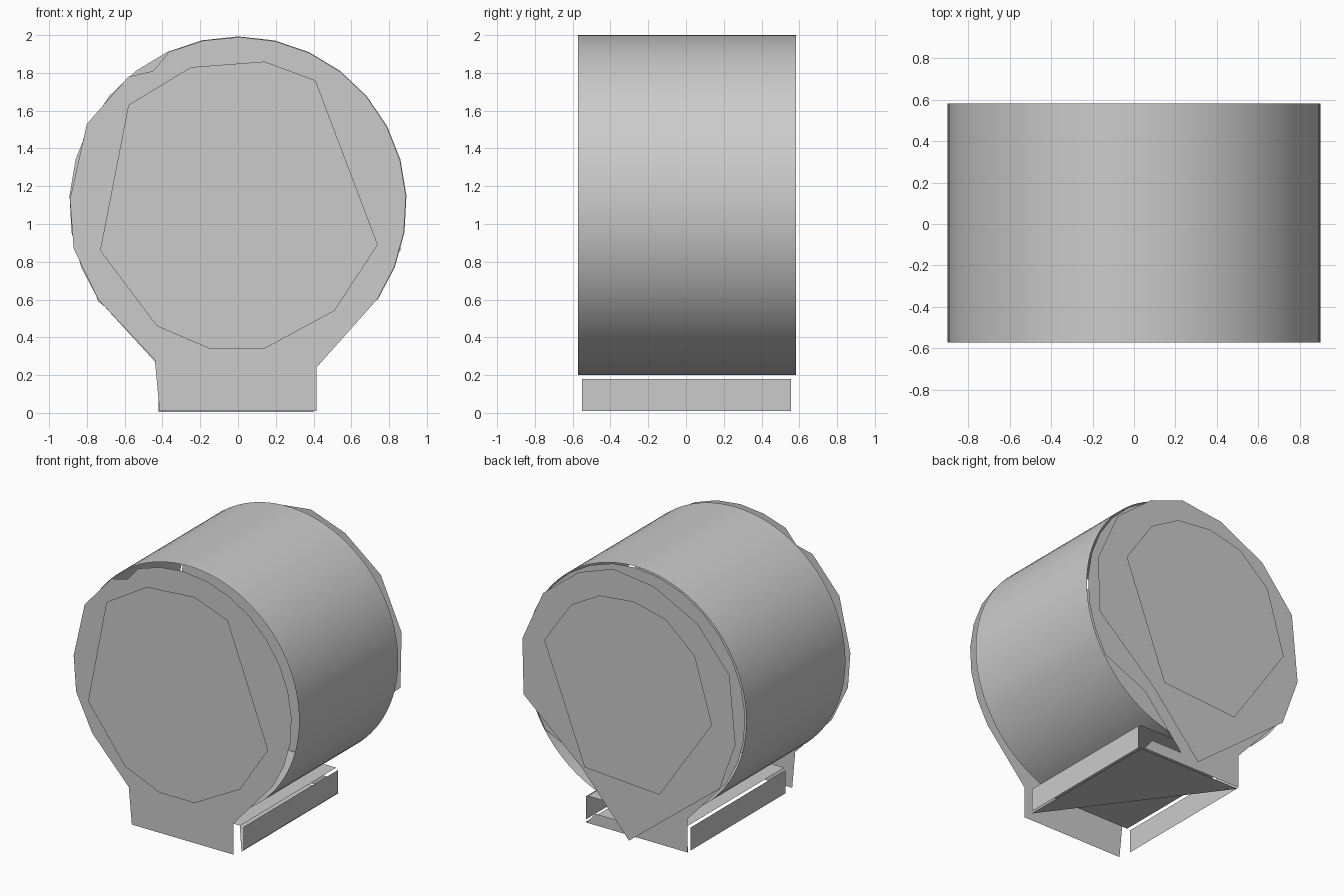
import bpy, bmesh, math

cube = bpy.data.objects.get("Cube")
if cube:
    bpy.data.objects.remove(cube)

grey = bpy.data.materials.new("light_grey")
grey.use_nodes = True
colour = (0.6, 0.6, 0.6, 1)
grey.diffuse_color = colour
grey.node_tree.nodes["Principled BSDF"].inputs["Base Color"].default_value = colour

AXIS_Z = 1.1
RADIUS = 0.9


def finish(name, bm):
    mesh = bpy.data.meshes.new(name)
    bm.to_mesh(mesh)
    bm.free()
    mesh.materials.append(grey)
    obj = bpy.data.objects.new(name, mesh)
    bpy.context.collection.objects.link(obj)
    return obj


def sheet(name, points, outward):
    """One flat sheet whose normal points along outward."""
    bm = bmesh.new()
    face = bm.faces.new([bm.verts.new(p) for p in points])
    face.normal_update()
    if sum(a * b for a, b in zip(face.normal, outward)) < 0:
        face.normal_flip()
    return finish(name, bm)


def end_sheet(name, outline, y):
    return sheet(name, [(x, y, z) for x, z in outline], (0, y, 0))


def arc(radius, start, end, count):
    """Points around the drum axis, angles in degrees."""
    angles = [math.radians(start + (end - start) * i / count) for i in range(count + 1)]
    return [(radius * math.cos(a), AXIS_Z + radius * math.sin(a)) for a in angles]


# Open drum shell
bm = bmesh.new()
rings = [[bm.verts.new((x, y, z)) for x, z in arc(RADIUS, 0, 360, 96)[:-1]]
         for y in (-0.573, 0.582)]
for i in range(96):
    j = (i + 1) % 96
    face = bm.faces.new([rings[0][i], rings[0][j], rings[1][j], rings[1][i]])
    face.smooth = True
bmesh.ops.recalc_face_normals(bm, faces=bm.faces)
finish("drum_shell", bm)

# Front plate: disc on a square foot, with a notch at its upper right
front_outline = arc(0.89, -34, 114, 12) + [
    (-0.45, 1.81), (-0.58, 1.78), (-0.8, 1.53), (-0.89, 1.13), (-0.87, 0.87),
    (-0.74, 0.6), (-0.44, 0.28), (-0.415, 0.01), (0.415, 0.01), (0.415, 0.24)]
end_sheet("front_plate", front_outline, -0.645)

# Back foot plate: the foot is cut away on one side
back_foot = arc(0.893, -34, 214, 20) + [
    (-0.42, 0.25), (-0.42, 0.005), (0.4, 0.005), (0.33, 0.09), (0.08, 0.09),
    (0.4, 0.45)]
end_sheet("back_foot_plate", back_foot, 0.585)

# Outer back plate, tapering to a point at the bottom
back_outline = [(0, 0.01), (-0.74, 0.59), (-0.87, 0.95), (-0.82, 1.45),
                (-0.56, 1.76), (-0.2, 1.94), (0.13, 1.98), (0.41, 1.88),
                (0.7, 1.65), (0.87, 1.27), (0.86, 0.86), (0.38, 0.44)]
end_sheet("back_plate", back_outline, 0.665)

# Faceted panels standing proud of both end plates
front_panel = [(-0.58, 1.63), (-0.25, 1.83), (0.14, 1.86), (0.41, 1.76),
               (0.74, 0.89), (0.51, 0.54), (0.14, 0.34), (-0.15, 0.34),
               (-0.43, 0.46), (-0.73, 0.86)]
back_panel = [(0.66, 1.33), (0.44, 1.65), (0.21, 1.78), (-0.07, 1.81),
              (-0.33, 1.75), (-0.57, 1.54), (-0.71, 1.07), (-0.28, 0.44),
              (0.33, 0.48)]
end_sheet("front_panel", front_panel, -0.705)
end_sheet("back_panel", back_panel, 0.71)

# Base side rails
for side, label in ((1, "left"), (-1, "right")):
    x = 0.428 * side
    sheet(label + "_base_rail",
          [(x, -0.55, 0.01), (x, 0.557, 0.01), (x, 0.557, 0.18), (x, -0.55, 0.18)],
          (side, 0, 0))

# Deck below the drum and the half floor beneath it
sheet("base_deck",
      [(-0.41, -0.56, 0.19), (0.41, -0.56, 0.19), (0.41, 0.56, 0.19), (-0.41, 0.56, 0.19)],
      (0, 0, 1))
sheet("base_floor",
      [(0.42, -0.56, 0), (0.42, 0.575, 0), (-0.42, 0.575, 0)], (0, 0, -1))
